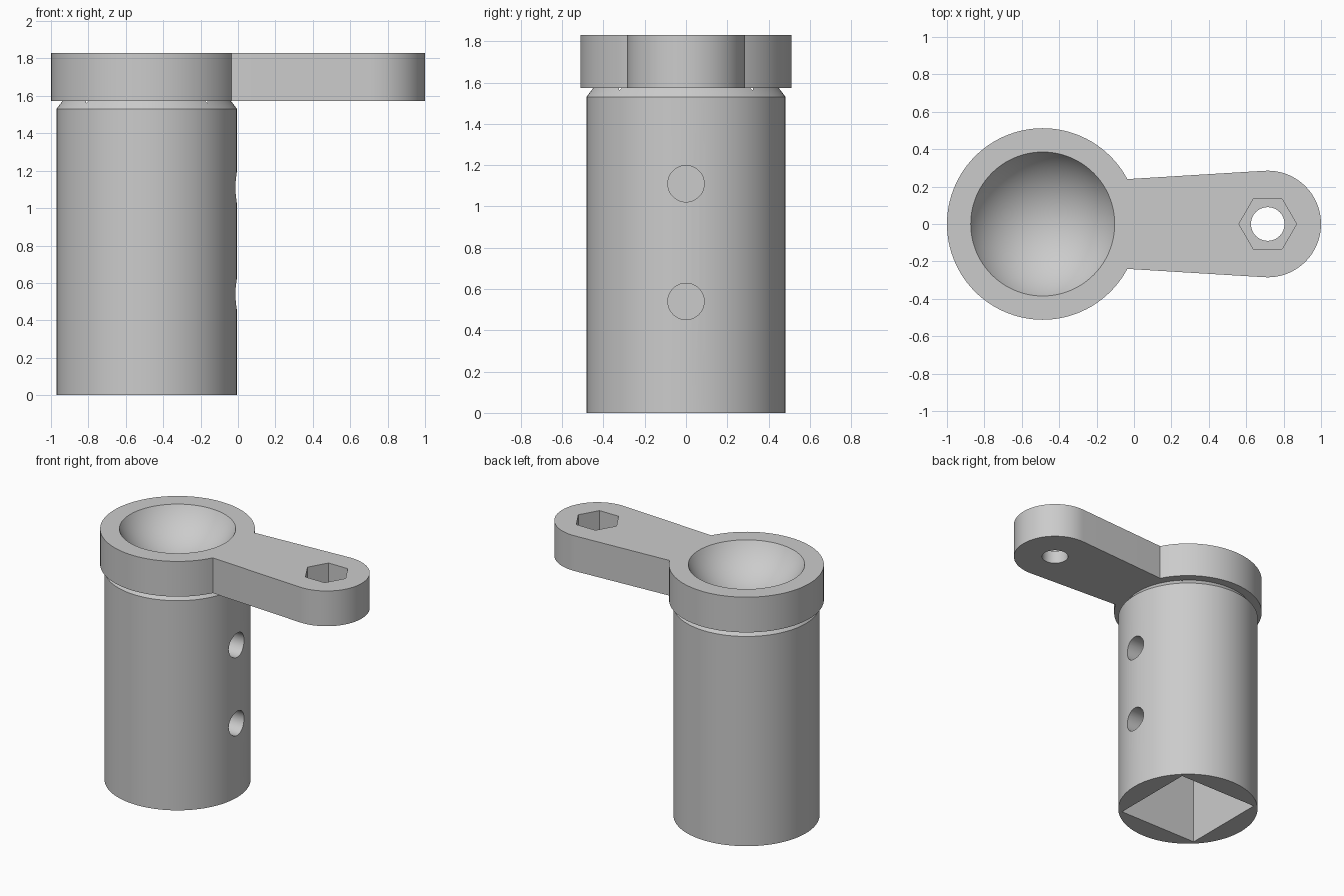
import bpy, bmesh
from math import sin, cos, pi, asin, radians
from mathutils import Matrix

default = bpy.data.objects.get("Cube")
if default:
    bpy.data.objects.remove(default, do_unlink=True)

grey = bpy.data.materials.new("plain grey")
grey.use_nodes = True
colour = (0.6, 0.6, 0.6, 1)
grey.diffuse_color = colour
grey.node_tree.nodes["Principled BSDF"].inputs["Base Color"].default_value = colour

POST_X, HUB_X = -0.488, 0.715
HEAD_BOTTOM, TOP = 1.573, 1.83
COLLAR_R, HUB_R = 0.512, 0.285


def arc(cx, r, start, end, steps):
    """Points along an arc centred on (cx, 0)."""
    angles = [start + (end - start) * i / steps for i in range(steps + 1)]
    return [(cx + r * cos(a), r * sin(a)) for a in angles]


def finish(name, bm):
    bmesh.ops.recalc_face_normals(bm, faces=bm.faces)
    mesh = bpy.data.meshes.new(name)
    bm.to_mesh(mesh)
    bm.free()
    mesh.materials.append(grey)
    obj = bpy.data.objects.new(name, mesh)
    bpy.context.collection.objects.link(obj)
    return obj


def prism(name, outline, z0, z1):
    bm = bmesh.new()
    face = bm.faces.new([bm.verts.new((x, y, z0)) for x, y in outline])
    top = bmesh.ops.extrude_face_region(bm, geom=[face])["geom"]
    bmesh.ops.translate(bm, vec=(0, 0, z1 - z0),
                        verts=[v for v in top if isinstance(v, bmesh.types.BMVert)])
    # The starting face stays as the lower cap
    if not face.is_valid or len([f for f in bm.faces if len(f.verts) == len(outline)]) < 2:
        bm.faces.new([v for v in bm.verts if v.co.z == z0])
    return finish(name, bm)


def polygon(cx, r, sides, turn=0):
    return arc(cx, r, turn, turn + 2 * pi, sides)[:-1]


def cut(obj, cutter):
    cutter.hide_render = True
    mod = obj.modifiers.new("cut", "BOOLEAN")
    mod.operation, mod.solver, mod.object = "DIFFERENCE", "EXACT", cutter
    select(obj)
    bpy.ops.object.modifier_apply(modifier=mod.name)
    bpy.data.objects.remove(cutter, do_unlink=True)


def select(obj):
    bpy.ops.object.select_all(action="DESELECT")
    obj.select_set(True)
    bpy.context.view_layer.objects.active = obj


# Post sleeve: lathe of stacked rings with a chamfered upper rim
bm = bmesh.new()
rings = [[bm.verts.new((x, y, z)) for x, y in polygon(POST_X, r, 96)]
         for r, z in ((0.483, 0), (0.483, 1.53), (0.45, HEAD_BOTTOM))]
for low, high in zip(rings, rings[1:]):
    for i in range(len(low)):
        bm.faces.new((low[i - 1], low[i], high[i], high[i - 1]))
bm.faces.new(rings[0])
bm.faces.new(rings[-1])
sleeve = finish("post_sleeve", bm)

# Square socket running up the sleeve
cut(sleeve, prism("socket_cutter", polygon(POST_X, 0.458, 4, pi / 4), -0.1, 1.7))

# Two screw holes through the arm-side wall
for z in (0.54, 1.11):
    bm = bmesh.new()
    place = Matrix.Translation((POST_X + 0.45, 0, z)) @ Matrix.Rotation(pi / 2, 4, "Y")
    bmesh.ops.create_cone(bm, cap_ends=True, segments=48, radius1=0.088,
                          radius2=0.088, depth=0.5, matrix=place)
    cut(sleeve, finish("screw_cutter", bm))

# Head: round collar blending into a tapered arm with a rounded end
join = asin(0.24 / COLLAR_R)
tangent = radians(93.4)
outline = (arc(POST_X, COLLAR_R, join, 2 * pi - join, 88)
           + arc(HUB_X, HUB_R, -tangent, tangent, 48))
head = prism("collar_and_arm", outline, HEAD_BOTTOM, TOP)

# Shallow spherical bowl in the collar
rim, depth = 0.385, 0.23
ball_r = (rim ** 2 + depth ** 2) / (2 * depth)
bm = bmesh.new()
bmesh.ops.create_uvsphere(bm, u_segments=96, v_segments=64, radius=ball_r,
                          matrix=Matrix.Translation((POST_X, 0, TOP - depth + ball_r)))
cut(head, finish("bowl_cutter", bm))

# Bolt hole with a hexagonal nut recess above it
cut(head, prism("bolt_cutter", polygon(HUB_X, 0.09, 48), 1.4, 2))
cut(head, prism("nut_cutter", polygon(HUB_X, 0.154, 6), TOP - 0.16, 2))

for obj in (sleeve, head):
    select(obj)
    bpy.ops.object.shade_smooth_by_angle(angle=radians(25))
